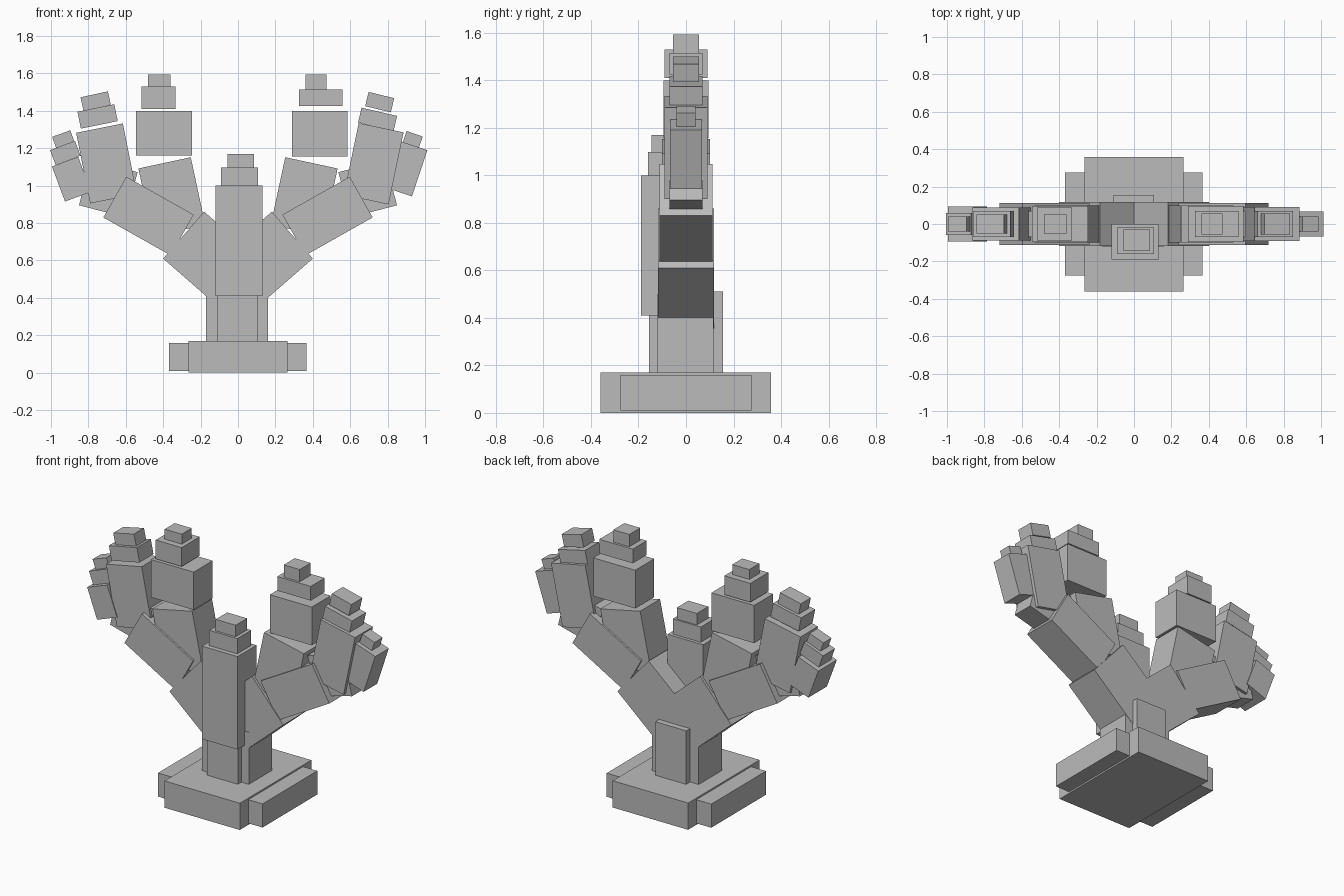
import bpy
import math
from mathutils import Vector

grey = bpy.data.materials.new("plain grey")
grey.diffuse_color = (0.5, 0.5, 0.5, 1)


def block(name, p, q, h, y0, y1):
    """Box whose bottom edge runs p -> q in the xz plane, with height h."""
    p, q = Vector(p), Vector(q)
    d = q - p
    n = Vector((-d.y, d.x)).normalized()
    c = (p + q) / 2 + n * h / 2
    bpy.ops.mesh.primitive_cube_add(size=1, location=(c.x, (y0 + y1) / 2, c.y))
    ob = bpy.context.object
    ob.name = name
    ob.scale = (d.length, y1 - y0, h)
    ob.rotation_euler.y = -math.atan2(d.y, d.x)
    ob.data.materials.append(grey)


def upright(name, x0, x1, z0, z1, y0, y1):
    block(name, (x0, z0), (x1, z0), z1 - z0, y0, y1)


def pair(name, p, q, h, y):
    """Left block and its mirrored twin on the right."""
    block("left_" + name, p, q, h, -y, y)
    block("right_" + name, (-q[0], q[1]), (-p[0], p[1]), h, -y, y)


# Base slabs and trunk
upright("base_slab", -0.265, 0.265, 0, 0.17, -0.36, 0.357)
upright("base_cross_slab", -0.37, 0.365, 0.01, 0.16, -0.275, 0.275)
upright("trunk", -0.17, 0.16, 0.16, 0.5, -0.12, 0.115)
upright("trunk_core", -0.11, 0.107, 0.16, 0.51, -0.155, 0.155)

# Middle column with stepped top
upright("middle_column", -0.12, 0.13, 0.41, 1.0, -0.19, 0.0)
upright("middle_step", -0.09, 0.107, 1.0, 1.097, -0.16, -0.02)
upright("middle_tip", -0.055, 0.085, 1.097, 1.17, -0.145, -0.03)

# Arms and the shared branch roots
pair("lower_arm", (-0.4, 0.61), (-0.085, 0.335), 0.333, 0.117)
pair("upper_arm", (-0.72, 0.83), (-0.36, 0.627), 0.25, 0.112)
pair("inner_root", (-0.455, 0.73), (-0.175, 0.79), 0.37, 0.1)
pair("outer_root", (-0.85, 0.895), (-0.6, 0.83), 0.25, 0.07)

# Inner branches
upright("left_inner_branch", -0.545, -0.245, 1.16, 1.4, -0.095, 0.095)
upright("left_inner_step", -0.515, -0.333, 1.41, 1.53, -0.09, 0.09)
upright("left_inner_tip", -0.48, -0.36, 1.53, 1.593, -0.05, 0.05)
upright("right_inner_branch", 0.29, 0.585, 1.157, 1.4, -0.095, 0.095)
upright("right_inner_step", 0.325, 0.56, 1.425, 1.515, -0.07, 0.07)
upright("right_inner_tip", 0.36, 0.472, 1.515, 1.593, -0.055, 0.055)

# Outer branches
block("left_outer_branch", (-0.79, 0.905), (-0.54, 0.955), 0.385, -0.088, 0.088)
block("left_outer_step", (-0.84, 1.305), (-0.643, 1.345), 0.092, -0.07, 0.07)
block("left_outer_tip", (-0.826, 1.4), (-0.68, 1.432), 0.074, -0.05, 0.05)
block("right_outer_branch", (0.565, 0.95), (0.805, 0.9), 0.393, -0.09, 0.09)
block("right_outer_step", (0.642, 1.337), (0.832, 1.293), 0.082, -0.07, 0.07)
block("right_outer_tip", (0.68, 1.425), (0.817, 1.392), 0.078, -0.055, 0.055)

# Small end branches
block("left_end_branch", (-0.925, 0.915), (-0.785, 0.967), 0.2, -0.093, 0.093)
block("left_end_step", (-0.975, 1.11), (-0.842, 1.16), 0.085, -0.06, 0.06)
block("left_end_tip", (-0.97, 1.195), (-0.873, 1.23), 0.07, -0.04, 0.04)
block("right_end_branch", (0.765, 0.998), (0.93, 0.943), 0.26, -0.068, 0.068)
block("right_end_tip", (0.88, 1.23), (0.966, 1.2), 0.066, -0.04, 0.04)
